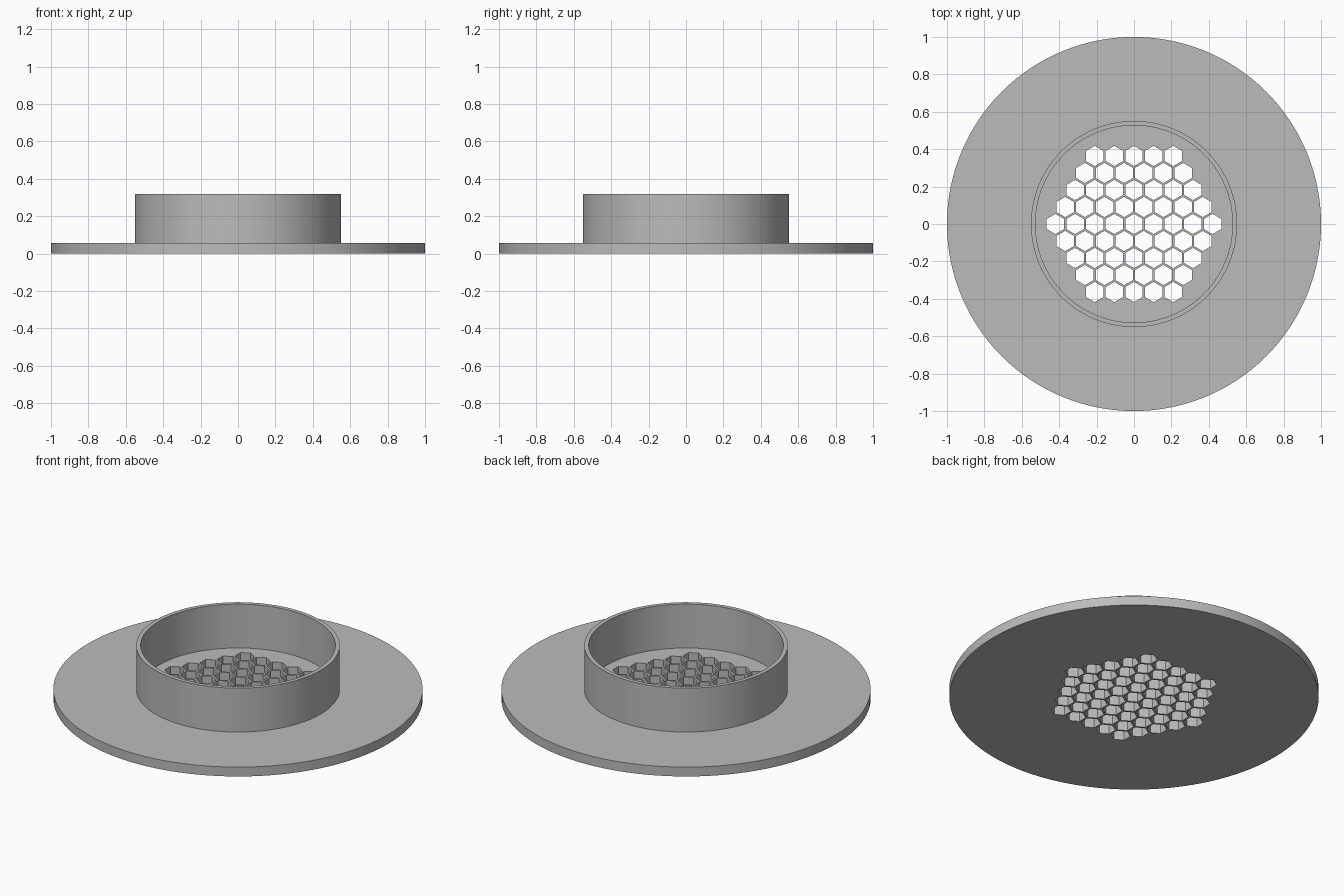
import bpy, bmesh, math
from mathutils import Matrix

cube = bpy.data.objects.get("Cube")
if cube:
    bpy.data.objects.remove(cube, do_unlink=True)

SEGMENTS = 128
PLATE_TOP = 0.056
PITCH = 0.105        # spacing between hexagonal holes
HEX_RADIUS = 0.054   # centre to corner
RINGS = 4            # rings of holes around the middle one

grey = bpy.data.materials.new("plain grey")
grey.use_nodes = True
colour = (0.5, 0.5, 0.5, 1)
grey.diffuse_color = colour
grey.node_tree.nodes["Principled BSDF"].inputs["Base Color"].default_value = colour


def make_object(name, bm):
    bmesh.ops.recalc_face_normals(bm, faces=bm.faces)
    mesh = bpy.data.meshes.new(name)
    bm.to_mesh(mesh)
    bm.free()
    mesh.materials.append(grey)
    obj = bpy.data.objects.new(name, mesh)
    bpy.context.collection.objects.link(obj)
    return obj


def add_prism(bm, sides, radius, bottom, top, x=0, y=0, turn=0):
    place = Matrix.Translation((x, y, (bottom + top) / 2)) @ Matrix.Rotation(turn, 4, "Z")
    bmesh.ops.create_cone(bm, cap_ends=True, segments=sides, radius1=radius,
                          radius2=radius, depth=top - bottom, matrix=place)


def select_only(obj):
    bpy.ops.object.select_all(action="DESELECT")
    obj.select_set(True)
    bpy.context.view_layer.objects.active = obj


# Round flange plate
bm = bmesh.new()
add_prism(bm, SEGMENTS, 1, 0, PLATE_TOP)
plate = make_object("flange_plate", bm)

# Honeycomb of pointy-topped hexagonal cutters
bm = bmesh.new()
for row in range(-RINGS, RINGS + 1):
    count = 2 * RINGS + 1 - abs(row)
    for i in range(count):
        add_prism(bm, 6, HEX_RADIUS, -0.1, 0.2, (i - (count - 1) / 2) * PITCH,
                  row * PITCH * math.sqrt(3) / 2, math.radians(0))
# Turn the corners to face +y when the primitive starts on the x axis
first = max(bm.verts, key=lambda v: v.co.y)
if sum(abs(v.co.y - first.co.y) < 1e-4 and abs(v.co.x) < PITCH / 2 for v in bm.verts) > 2:
    bm.clear()
    for row in range(-RINGS, RINGS + 1):
        count = 2 * RINGS + 1 - abs(row)
        for i in range(count):
            add_prism(bm, 6, HEX_RADIUS, -0.1, 0.2, (i - (count - 1) / 2) * PITCH,
                      row * PITCH * math.sqrt(3) / 2, math.radians(30))
cutter = make_object("honeycomb_cutter", bm)
cutter.hide_render = True

holes = plate.modifiers.new("honeycomb holes", "BOOLEAN")
holes.operation = "DIFFERENCE"
holes.solver = "EXACT"
holes.object = cutter
select_only(plate)
bpy.ops.object.modifier_apply(modifier=holes.name)
bpy.data.objects.remove(cutter, do_unlink=True)

# Upright collar, a rectangular profile spun around the centre
bm = bmesh.new()
corners = [(0.527, 0.03), (0.551, 0.03), (0.551, 0.318), (0.527, 0.318)]
verts = [bm.verts.new((r, 0, z)) for r, z in corners]
edges = [bm.edges.new((verts[i], verts[(i + 1) % 4])) for i in range(4)]
bmesh.ops.spin(bm, geom=verts + edges, cent=(0, 0, 0), axis=(0, 0, 1),
               angle=math.tau, steps=SEGMENTS)
bmesh.ops.remove_doubles(bm, verts=bm.verts, dist=1e-4)
collar = make_object("collar", bm)

for part in (plate, collar):
    select_only(part)
    bpy.ops.object.shade_smooth_by_angle(angle=math.radians(30))
